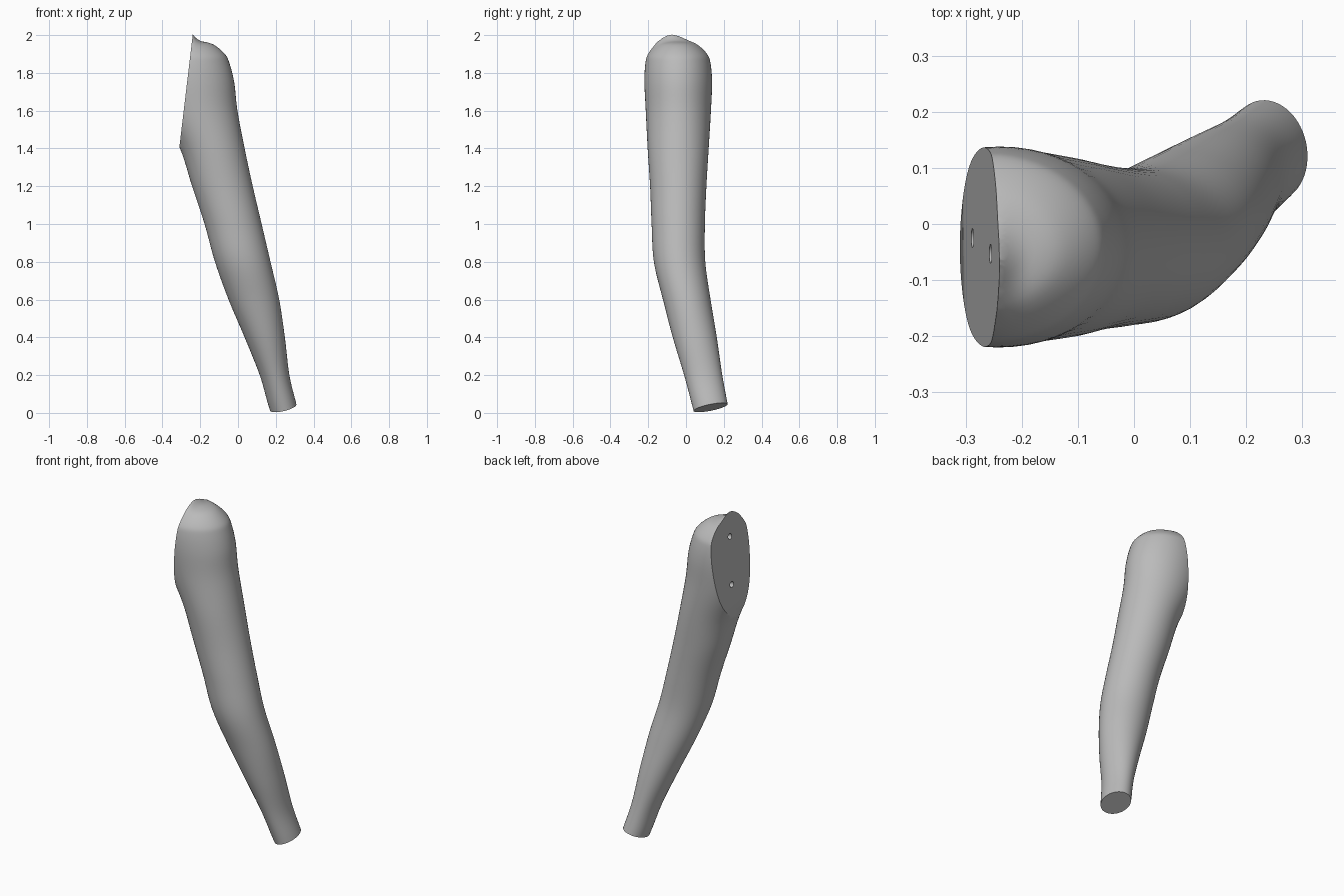
import bpy, bmesh, math
from mathutils import Vector

cube = bpy.data.objects.get("Cube")
if cube:
    bpy.data.objects.remove(cube, do_unlink=True)

mat = bpy.data.materials.new("plain grey")
mat.use_nodes = True
GREY = (0.5, 0.5, 0.5, 1)
mat.diffuse_color = GREY
mat.node_tree.nodes["Principled BSDF"].inputs["Base Color"].default_value = GREY

# Cross-sections of the arm: height, x range, y range
SECTIONS = [
    (-0.05, 0.19, 0.33, 0.055, 0.24),
    (0.05, 0.158, 0.308, 0.03, 0.22),
    (0.2, 0.115, 0.272, -0.01, 0.192),
    (0.4, 0.035, 0.248, -0.07, 0.163),
    (0.6, -0.05, 0.218, -0.122, 0.13),
    (0.8, -0.122, 0.172, -0.17, 0.102),
    (1.0, -0.177, 0.125, -0.182, 0.1),
    (1.2, -0.243, 0.078, -0.19, 0.108),
    (1.4, -0.307, 0.035, -0.203, 0.12),
    (1.6, -0.41, -0.003, -0.213, 0.132),
    (1.75, -0.46, -0.02, -0.22, 0.138),
    (1.85, -0.47, -0.045, -0.215, 0.13),
    (1.9, -0.46, -0.07, -0.2, 0.112),
    (1.95, -0.42, -0.13, -0.155, 0.06),
    (1.968, -0.36, -0.2, -0.1, 0.0),
    (1.972, -0.3, -0.26, -0.06, -0.04),
]
SIDES, STEPS = 56, 6


def smooth_path(keys, steps):
    """Catmull-Rom interpolation through the key sections."""
    out = []
    for i in range(len(keys) - 1):
        a, b, c, d = (keys[min(max(i + k, 0), len(keys) - 1)] for k in (-1, 0, 1, 2))
        for s in range(steps):
            t = s / steps
            out.append([q + 0.5 * t * (r - p + t * (2 * p - 5 * q + 4 * r - e
                        + t * (3 * (q - r) + e - p))) for p, q, r, e in zip(a, b, c, d)])
    return out + [list(keys[-1])]


def clamp(v):
    return min(max(v, 0.0), 1.0)


def lip(x, y, z):
    """Raised crest where the shoulder meets the flat joint face."""
    rise = clamp((-0.185 - x) / 0.055) ** 2 * clamp((z - 1.8) / 0.15)
    return 0.033 * rise * math.exp(-((y + 0.08) / 0.075) ** 2)


# Arm: skin the sections
bm = bmesh.new()
rings = []
for z, x0, x1, y0, y1 in smooth_path(SECTIONS, STEPS):
    ring = []
    for k in range(SIDES):
        a = math.tau * k / SIDES
        x = (x0 + x1) / 2 + (x1 - x0) / 2 * math.cos(a)
        y = (y0 + y1) / 2 + (y1 - y0) / 2 * math.sin(a)
        ring.append(bm.verts.new((x, y, z + lip(x, y, z))))
    rings.append(ring)
for low, high in zip(rings, rings[1:]):
    for k in range(SIDES):
        n = (k + 1) % SIDES
        bm.faces.new((low[k], low[n], high[n], high[k]))
bm.faces.new(rings[0][::-1])
bm.faces.new(rings[-1])

# Flat ends: shoulder joint face and wrist face
joint_point = Vector((-0.31, 0, 1.41))
joint_normal = Vector((-1, 0, 0.119)).normalized()
wrist_point = Vector((0.238, 0.13, 0.028))
wrist_normal = Vector((0.25, 0.22, -1)).normalized()
for point, normal in ((joint_point, joint_normal), (wrist_point, wrist_normal)):
    bmesh.ops.bisect_plane(bm, geom=bm.verts[:] + bm.edges[:] + bm.faces[:], dist=1e-5,
                           plane_co=point, plane_no=normal, clear_outer=True)
    bmesh.ops.edgeloop_fill(bm, edges=[e for e in bm.edges if e.is_boundary])
bmesh.ops.recalc_face_normals(bm, faces=bm.faces[:])

mesh = bpy.data.meshes.new("arm")
bm.to_mesh(mesh)
bm.free()
arm = bpy.data.objects.new("arm", mesh)
bpy.context.collection.objects.link(arm)
mesh.materials.append(mat)

# Two peg holes in the joint face
for name, y, z in (("lower_hole_cutter", -0.025, 1.595), ("upper_hole_cutter", -0.053, 1.865)):
    x = joint_point.x + (z - joint_point.z) * 0.119
    bpy.ops.mesh.primitive_cylinder_add(vertices=24, radius=0.017, depth=0.16, location=(x, y, z),
                                        rotation=joint_normal.to_track_quat('Z', 'Y').to_euler())
    cutter = bpy.context.object
    cutter.name = name
    cutter.hide_render = True
    cutter.data.materials.append(mat)
    cut = arm.modifiers.new(name, 'BOOLEAN')
    cut.operation, cut.solver, cut.object = 'DIFFERENCE', 'EXACT', cutter
    bpy.ops.object.select_all(action='DESELECT')
    arm.select_set(True)
    bpy.context.view_layer.objects.active = arm
    bpy.ops.object.modifier_apply(modifier=cut.name)
    bpy.data.objects.remove(cutter, do_unlink=True)

bpy.ops.object.shade_smooth_by_angle(angle=math.radians(40))
